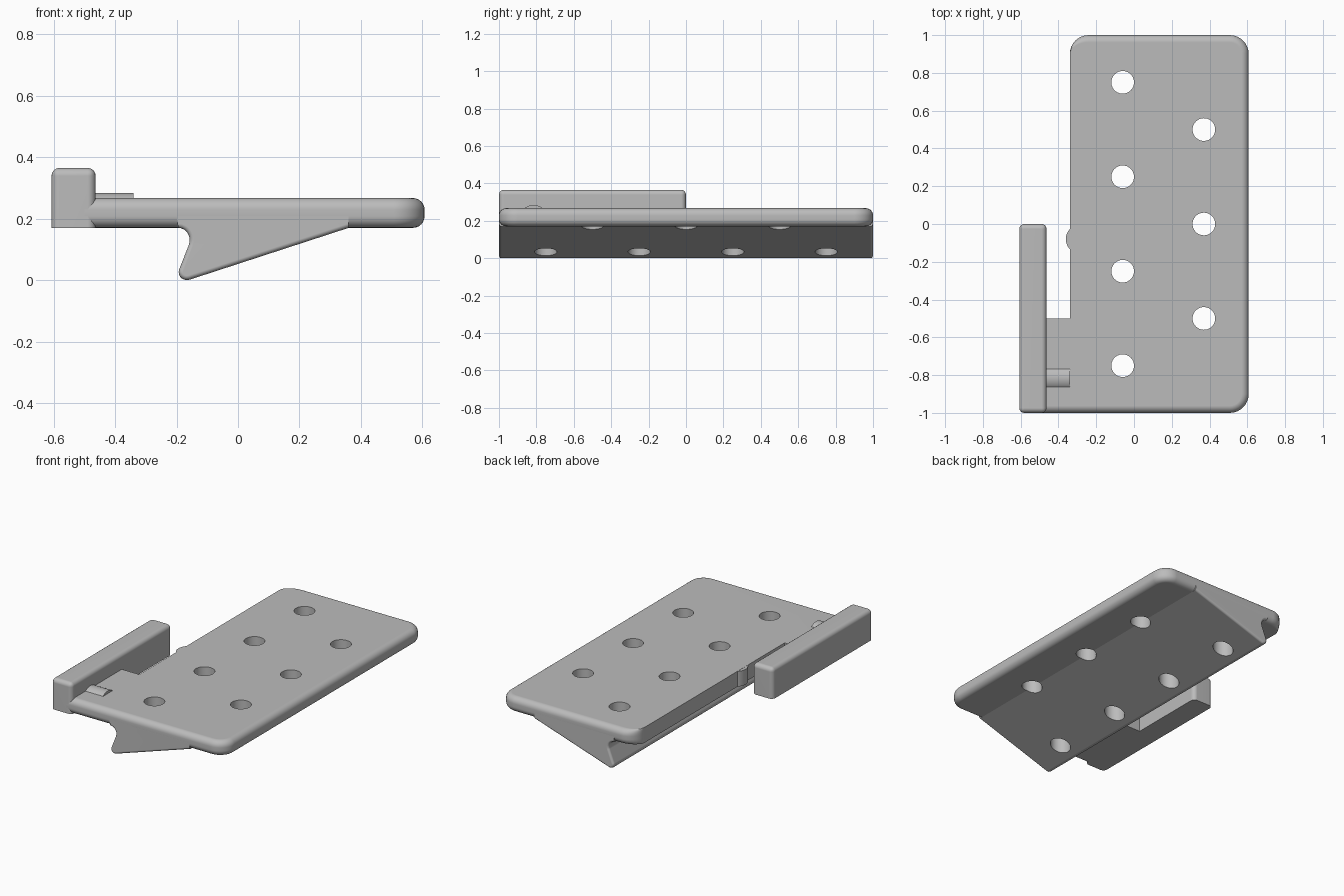
import bpy, bmesh
from math import sin, cos, pi, radians

if "Cube" in bpy.data.objects:
    bpy.data.objects.remove(bpy.data.objects["Cube"])

GREY = (0.5, 0.5, 0.5, 1)
mat = bpy.data.materials.new("light grey")
mat.use_nodes = True
mat.diffuse_color = GREY
mat.node_tree.nodes["Principled BSDF"].inputs["Base Color"].default_value = GREY

BOTTOM, TOP = 0.17, 0.267


def arc(cx, cy, rx, ry, start, end, n=8):
    angles = [radians(start + (end - start) * i / n) for i in range(n + 1)]
    return [(cx + rx * cos(a), cy + ry * sin(a)) for a in angles]


def loft(rings):
    """Closed solid through a stack of matching point rings."""
    bm = bmesh.new()
    loops = [[bm.verts.new(p) for p in ring] for ring in rings]
    n = len(loops[0])
    for a, b in zip(loops, loops[1:]):
        for i in range(n):
            j = (i + 1) % n
            bm.faces.new((a[i], a[j], b[j], b[i]))
    bm.faces.new(loops[0])
    bm.faces.new(loops[-1])
    bmesh.ops.recalc_face_normals(bm, faces=bm.faces)
    return bm


def bevel(bm, rule, size, segments=4):
    edges = [e for e in bm.edges if rule(e.verts[0].co, e.verts[1].co)]
    bmesh.ops.bevel(bm, geom=edges, offset=size, offset_type='OFFSET',
                    segments=segments, profile=0.5, affect='EDGES')


def make(name, bm):
    mesh = bpy.data.meshes.new(name)
    bm.to_mesh(mesh)
    bm.free()
    mesh.materials.append(mat)
    obj = bpy.data.objects.new(name, mesh)
    bpy.context.collection.objects.link(obj)
    return obj


# Base plate: rounded on three sides, square along the left-hand slot
def plate_outline(t):
    r = 0.1 - t
    return ([(-0.5, -1 + t)]
            + arc(0.507, -0.9, r, r, -90, 0)
            + arc(0.507, 0.9, r, r, 0, 90)
            + arc(-0.24, 0.9, 0.1, r, 90, 180)
            + [(-0.34, -0.5), (-0.5, -0.5)])


ROUND, STEPS = 0.038, 6
levels = []
for i in range(STEPS + 1):
    a = pi / 2 * i / STEPS
    levels.append((ROUND * (1 - sin(a)), ROUND * (1 - cos(a))))
stack = [(t, BOTTOM + h) for t, h in levels]
stack += [(t, TOP - h) for t, h in reversed(levels)]
plate = make("base_plate", loft(
    [[(x, y, z) for x, y in plate_outline(t)] for t, z in stack]))

# Wedge under the plate, with a hooked rounded tip
profile = ([(-0.2, 0.215)]
           + arc(-0.195, 0.13, 0.038, 0.04, 90, -22, 7)
           + arc(-0.166, 0.026, 0.027, 0.026, 160, 288, 7)
           + [(0.36, BOTTOM), (0.36, 0.215)])
bm = loft([[(x, y, z) for x, z in profile] for y in (-1, 1)])
bevel(bm, lambda a, b: abs(a.y - b.y) < 0.001 and max(a.z, b.z) < BOTTOM + 0.001,
      0.014, 3)
wedge = make("wedge", bm)

# Raised side bar, rounded everywhere except underneath
box = [(-0.607, BOTTOM), (-0.463, BOTTOM), (-0.463, 0.365), (-0.607, 0.365)]
bm = loft([[(x, y, z) for x, z in box] for y in (-1, 0)])
bevel(bm, lambda a, b: max(a.z, b.z) > BOTTOM + 0.01, 0.026)
bar = make("side_bar", bm)

# Low ridge on the tab and matching bump on the slot edge
ridge_arc = arc(-0.815, 0.207, 0.077, 0.077, 0, 180, 16)
ridge = make("tab_ridge", loft(
    [[(x, y, z) for y, z in ridge_arc] for x in (-0.48, -0.34)]))
bump_arc = arc(-0.284, -0.08, 0.077, 0.077, 130, 230, 12)
bump = make("slot_bump", loft(
    [[(x, y, z) for x, y in bump_arc] for z in (BOTTOM, TOP - 0.001)]))

# Seven drilled holes in two staggered rows
cutter_bm = bmesh.new()
holes = [(-0.06, -0.75 + 0.5 * i) for i in range(4)]
holes += [(0.37, -0.5 + 0.5 * i) for i in range(3)]
for x, y in holes:
    new = bmesh.ops.create_cone(cutter_bm, cap_ends=True, segments=40,
                                radius1=0.06, radius2=0.06, depth=1)
    bmesh.ops.translate(cutter_bm, verts=new["verts"], vec=(x, y, 0))
cutter = make("hole_cutter", cutter_bm)
cutter.hide_render = True
for obj in (plate, wedge):
    mod = obj.modifiers.new("holes", 'BOOLEAN')
    mod.operation, mod.solver, mod.object = 'DIFFERENCE', 'EXACT', cutter
graph = bpy.context.evaluated_depsgraph_get()
for obj in (plate, wedge):
    cut = bpy.data.meshes.new_from_object(obj.evaluated_get(graph))
    obj.modifiers.clear()
    obj.data = cut
bpy.data.objects.remove(cutter)

# Smooth rounded edges, keep corners crisp
for obj in (plate, wedge, bar, ridge, bump):
    obj.data.shade_smooth()
    obj.data.set_sharp_from_angle(angle=radians(35))
    mod = obj.modifiers.new("flat_faces", 'WEIGHTED_NORMAL')
    mod.keep_sharp = True
